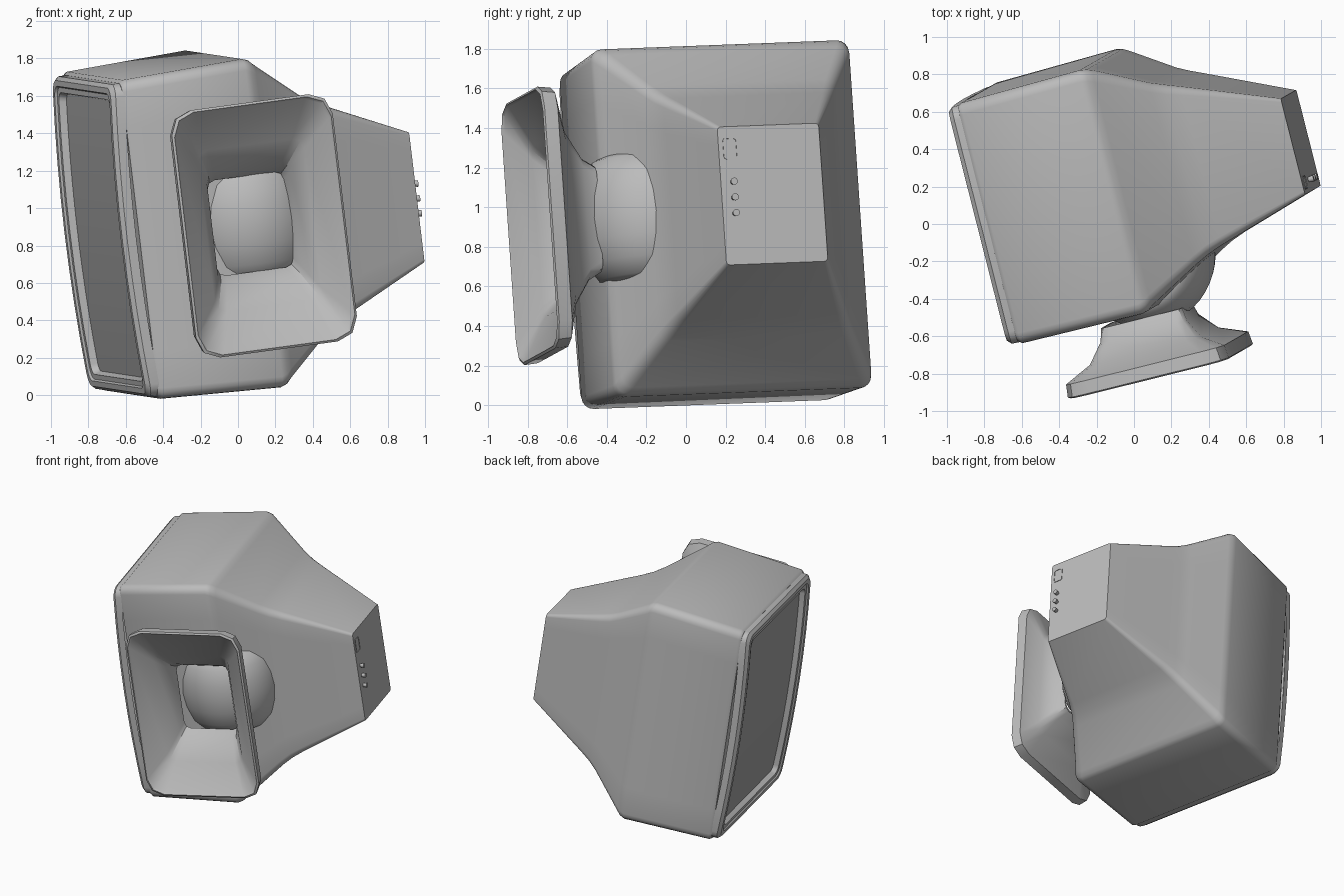
import bpy, bmesh, math
from mathutils import Matrix, Vector

if "Cube" in bpy.data.objects:
    bpy.data.objects.remove(bpy.data.objects["Cube"], do_unlink=True)

# Monitor frame: local x runs screen to back, local y is the monitor's up, local z is sideways
BACK = Vector((0.962, 0.239, 0.131)).normalized()
UP = Vector((-0.246, 0.969, 0.037))
UP = (UP - BACK * UP.dot(BACK)).normalized()
SIDE = BACK.cross(UP)
POSE = Matrix((BACK, UP, SIDE)).transposed().to_4x4()
POSE.translation = Vector((0, 0, 0.93))


def material(name, value):
    m = bpy.data.materials.new(name)
    m.use_nodes = True
    colour = (value, value, value, 1)
    m.diffuse_color = colour
    bsdf = m.node_tree.nodes["Principled BSDF"]
    bsdf.inputs["Base Color"].default_value = colour
    bsdf.inputs["Roughness"].default_value = 0.6
    return m


CASE = material("grey plastic", 0.5)
GLASS = material("screen grey", 0.38)


def finish(name, bm, mat, angle=35):
    bmesh.ops.recalc_face_normals(bm, faces=bm.faces)
    me = bpy.data.meshes.new(name)
    bm.to_mesh(me)
    bm.free()
    me.materials.append(mat)
    ob = bpy.data.objects.new(name, me)
    ob.matrix_world = POSE
    bpy.context.collection.objects.link(ob)
    bpy.ops.object.select_all(action='DESELECT')
    ob.select_set(True)
    bpy.context.view_layer.objects.active = ob
    bpy.ops.object.shade_smooth_by_angle(angle=math.radians(angle))
    return ob


def rounded_rect(p0, p1, q0, q1, r, steps=4, side=8):
    """Rounded rectangle outline, with its long q sides subdivided."""
    pts = []
    corners = [(p1 - r, q1 - r), (p0 + r, q1 - r), (p0 + r, q0 + r), (p1 - r, q0 + r)]
    for k, (cp, cq) in enumerate(corners):
        for i in range(steps + 1):
            a = math.pi / 2 * (k + i / steps)
            pts.append((cp + r * math.cos(a), cq + r * math.sin(a)))
        if k in (1, 3):
            s = 1 if k == 3 else -1
            p, q = pts[-1]
            span = (q1 - q0) - 2 * r
            pts += [(p, q + s * span * j / side) for j in range(1, side)]
    return pts


def loft(name, rings, mat, place, caps=(False, False), closed=False, angle=35):
    """Skin rings of (height, outline); place maps (height, p, q) to local space."""
    bm = bmesh.new()
    loops = [[bm.verts.new(place(h, p, q)) for p, q in pts] for h, pts in rings]
    pairs = list(zip(loops, loops[1:]))
    if closed:
        pairs.append((loops[-1], loops[0]))
    for a, b in pairs:
        for i in range(len(a)):
            j = (i + 1) % len(a)
            bm.faces.new((a[i], a[j], b[j], b[i]))
    for use, loop in zip(caps, (loops[0], loops[-1])):
        if use:
            bm.faces.new(loop)
    return finish(name, bm, mat, angle)


def along_back(h, p, q):
    return (h, p, q)


def along_up(h, p, q):
    return (p, h, q)


def bulged(h, p, q):
    # the screen side swells gently toward the middle
    return (h - 0.035 * max(0.0, 1 - (q / 0.84) ** 2), p, q)


# Tapered case: straight box, softened kink, flared waist, flat back panel
body_profile = [
    (-0.655, -0.430, 0.870, 0.845, 0.05),
    (-0.635, -0.445, 0.882, 0.860, 0.06),
    (0.030, -0.447, 0.900, 0.886, 0.06),
    (0.065, -0.438, 0.893, 0.874, 0.06),
    (0.095, -0.415, 0.880, 0.848, 0.06),
    (0.350, -0.268, 0.735, 0.650, 0.05),
    (0.420, -0.233, 0.704, 0.605, 0.05),
    (0.500, -0.203, 0.672, 0.565, 0.045),
    (0.980, -0.055, 0.474, 0.352, 0.02),
]
loft("monitor_case", [(b, rounded_rect(u0, u1, -v, v, r)) for b, u0, u1, v, r in body_profile],
     CASE, along_back, caps=(True, True), angle=42)

# Screen bezel: outer wall, chamfer, flat lip, step and sloping inner wall
bezel_profile = [
    (-0.640, 0.000, 0.07),
    (-0.690, 0.002, 0.07),
    (-0.712, 0.020, 0.07),
    (-0.712, 0.050, 0.06),
    (-0.700, 0.058, 0.06),
    (-0.700, 0.085, 0.05),
    (-0.640, 0.105, 0.04),
]
loft("screen_bezel",
     [(b, rounded_rect(-0.437 + m * 1.15, 0.872 - m * 1.15, -0.845 + m, 0.845 - m, r))
      for b, m, r in bezel_profile], CASE, bulged, angle=25)

# Curved glass behind the bezel
bm = bmesh.new()
rows = []
for i in range(17):
    v = -0.76 + 1.52 * i / 16
    rows.append([bm.verts.new(bulged(-0.662, u, v)) for u in (-0.34, 0.78)])
for a, b in zip(rows, rows[1:]):
    bm.faces.new((a[0], a[1], b[1], b[0]))
glass = finish("screen_glass", bm, GLASS)

# Back panel: three knobs and a rounded socket frame
for n, v in enumerate((0.07, -0.01, -0.09)):
    bm = bmesh.new()
    bmesh.ops.create_cone(bm, cap_ends=True, segments=16, radius1=0.013, radius2=0.018, depth=0.035,
                          matrix=Matrix.Translation((0.992, 0.008, v)) @ Matrix.Rotation(math.pi / 2, 4, 'Y'))
    finish("back_knob_%d" % (n + 1), bm, CASE)

frame = [(h, rounded_rect(0.005 - p, 0.005 + p, 0.24 - q, 0.24 + q, 0.015))
         for h, p, q in ((0.978, 0.036, 0.054), (0.984, 0.036, 0.054),
                         (0.984, 0.032, 0.050), (0.978, 0.032, 0.050))]
loft("back_socket_frame", frame, CASE, along_back, closed=True)

# Tilt drum between the case and the foot: a barrel turned about the sideways axis
drum_profile = [(-0.32, 0.25), (-0.30, 0.29), (-0.22, 0.345), (-0.11, 0.375), (0, 0.385),
                (0.11, 0.375), (0.22, 0.345), (0.30, 0.29), (0.32, 0.25)]
SEG = 48
circles = [(v + 0.015, [(r * math.cos(2 * math.pi * i / SEG), r * math.sin(2 * math.pi * i / SEG))
                        for i in range(SEG)]) for v, r in drum_profile]
loft("tilt_drum", circles, CASE, lambda h, p, q: (0.01 + p, -0.175 + q, h), caps=(True, True), angle=40)

# Hollow foot: outer skin from collar to rim, then the inner skin back up
foot_profile = [
    (-0.490, 0.225, 0.270, 0.05),
    (-0.560, 0.240, 0.310, 0.05),
    (-0.660, 0.310, 0.455, 0.07),
    (-0.725, 0.440, 0.660, 0.12),
    (-0.795, 0.447, 0.667, 0.12),
    (-0.803, 0.435, 0.655, 0.12),
    (-0.790, 0.425, 0.645, 0.12),
    (-0.690, 0.295, 0.435, 0.06),
    (-0.560, 0.228, 0.295, 0.045),
    (-0.490, 0.212, 0.257, 0.045),
]
loft("stand_foot", [(u, rounded_rect(-0.055 - b, -0.055 + b, 0.012 - v, 0.012 + v, r, steps=2, side=1))
                    for u, b, v, r in foot_profile], CASE, along_up, closed=True, angle=30)
